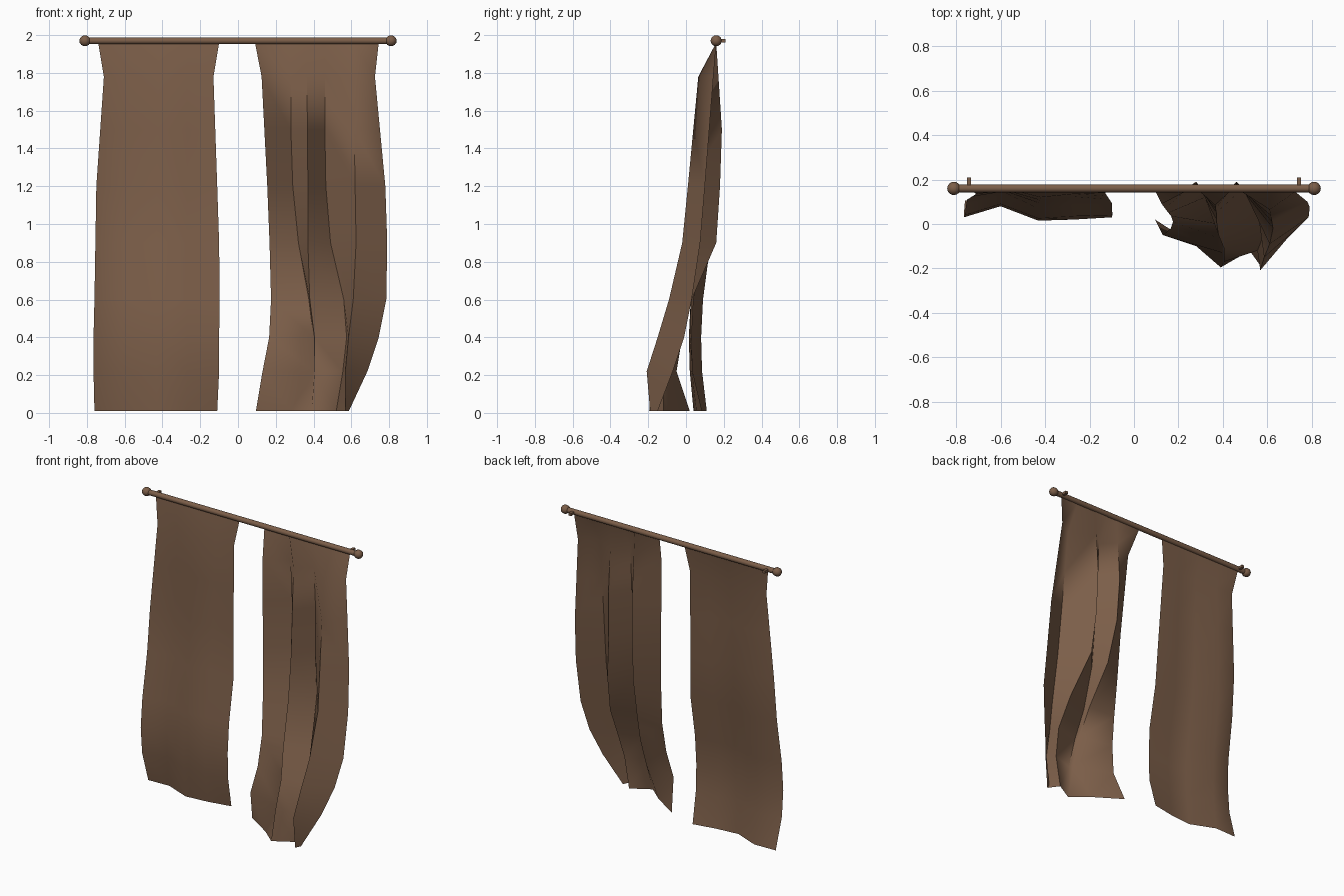
import bpy, math

brown = bpy.data.materials.new("brown cloth and wood")
brown.diffuse_color = (0.20, 0.112, 0.066, 1)
ROD_Y, ROD_Z = 0.16, 1.97


def finish(ob, name, angle=None):
    ob.name = name
    ob.data.materials.append(brown)
    bpy.ops.object.select_all(action='DESELECT')
    bpy.context.view_layer.objects.active = ob
    ob.select_set(True)
    if angle:
        bpy.ops.object.shade_smooth_by_angle(angle=math.radians(angle))


def sample(keys, z):
    # straight interpolation along one fold line, keys run from top to bottom
    for (z0, x0, y0), (z1, x1, y1) in zip(keys, keys[1:]):
        if z >= z1 - 1e-6:
            t = (z0 - z) / (z0 - z1)
            return (x0 + (x1 - x0) * t, y0 + (y1 - y0) * t, z)
    return (keys[-1][1], keys[-1][2], z)


def curtain(name, folds, angle):
    # sheet lofted across vertical fold lines
    rows = [1.96, 1.78, 1.5, 1.2, 0.9, 0.6, 0.4, 0.22, 0.01]
    n = len(folds)
    verts = [sample(f, z) for z in rows for f in folds]
    faces = [(r*n + c, r*n + n + c, r*n + n + c + 1, r*n + c + 1)
             for r in range(len(rows) - 1) for c in range(n - 1)]
    me = bpy.data.meshes.new(name)
    me.from_pydata(verts, [], faces)
    ob = bpy.data.objects.new(name, me)
    bpy.context.collection.objects.link(ob)
    finish(ob, name, angle)


# left curtain: nearly flat, gentle waves, bulging forward near the hem
curtain("left_curtain", [
    [(1.96, -.74, .16), (1.78, -.71, .135), (1.2, -.75, .11), (.9, -.755, .085),
     (.6, -.76, .04), (.4, -.765, .03), (.22, -.765, .045), (.01, -.76, .105)],
    [(1.96, -.58, .16), (1.78, -.57, .15), (1.2, -.59, .145), (.9, -.60, .13),
     (.6, -.60, .09), (.4, -.60, .08), (.22, -.60, .085), (.01, -.60, .11)],
    [(1.96, -.42, .16), (1.78, -.42, .12), (1.2, -.43, .095), (.9, -.43, .07),
     (.6, -.43, .025), (.4, -.43, .015), (.22, -.43, .02), (.01, -.43, .04)],
    [(1.96, -.26, .16), (1.78, -.27, .135), (1.2, -.27, .11), (.9, -.27, .085),
     (.6, -.27, .035), (.4, -.27, .02), (.22, -.27, .03), (.01, -.27, .055)],
    [(1.96, -.10, .16), (1.78, -.13, .14), (1.2, -.11, .11), (.9, -.10, .095),
     (.6, -.097, .04), (.4, -.10, .03), (.22, -.10, .035), (.01, -.11, .085)],
], 60)

# right curtain: two deep pleats, hem swept forward and inward
curtain("right_curtain", [
    [(1.96, .09, .16), (1.78, .125, .09), (1.2, .155, .05), (.9, .167, .035),
     (.6, .175, .01), (.4, .165, -.02), (.22, .13, -.05), (.01, .095, .02)],
    [(1.96, .28, .16), (1.5, .28, .19), (1.2, .29, .175), (.9, .32, .12),
     (.6, .375, .0), (.4, .40, -.07), (.22, .40, -.13), (.01, .28, -.10)],
    [(1.96, .36, .16), (1.78, .365, .085), (1.2, .37, .05), (.9, .37, .02),
     (.6, .38, -.05), (.4, .405, -.11), (.22, .405, -.17), (.01, .39, -.195)],
    [(1.96, .46, .16), (1.5, .46, .19), (1.2, .465, .18), (.9, .49, .16),
     (.6, .56, .03), (.4, .575, -.07), (.22, .555, -.12), (.01, .52, -.12)],
    [(1.96, .61, .16), (1.78, .61, .065), (1.2, .62, .01), (.9, .625, -.02),
     (.6, .61, -.09), (.4, .585, -.15), (.22, .568, -.208), (.01, .57, -.19)],
    [(1.96, .745, .16), (1.78, .725, .145), (1.2, .78, .10), (.9, .79, .075),
     (.6, .785, .03), (.4, .745, -.01), (.22, .685, -.07), (.01, .587, -.15)],
], 75)

# curtain rod
bpy.ops.mesh.primitive_cylinder_add(vertices=12, radius=.018, depth=1.62,
                                    location=(0, ROD_Y, ROD_Z), rotation=(0, math.pi/2, 0))
finish(bpy.context.object, "curtain_rod", 40)

for s, side in ((-1, "left"), (1, "right")):
    # ball finial
    bpy.ops.mesh.primitive_uv_sphere_add(segments=10, ring_count=8, radius=.03,
                                         location=(s*.81, ROD_Y, ROD_Z), rotation=(0, math.pi/2, 0))
    finish(bpy.context.object, side + "_finial", 60)
    # wall bracket peg
    bpy.ops.mesh.primitive_cube_add(size=1, location=(s*.742, .187, ROD_Z))
    bpy.context.object.scale = (.018, .045, .018)
    finish(bpy.context.object, side + "_bracket")
